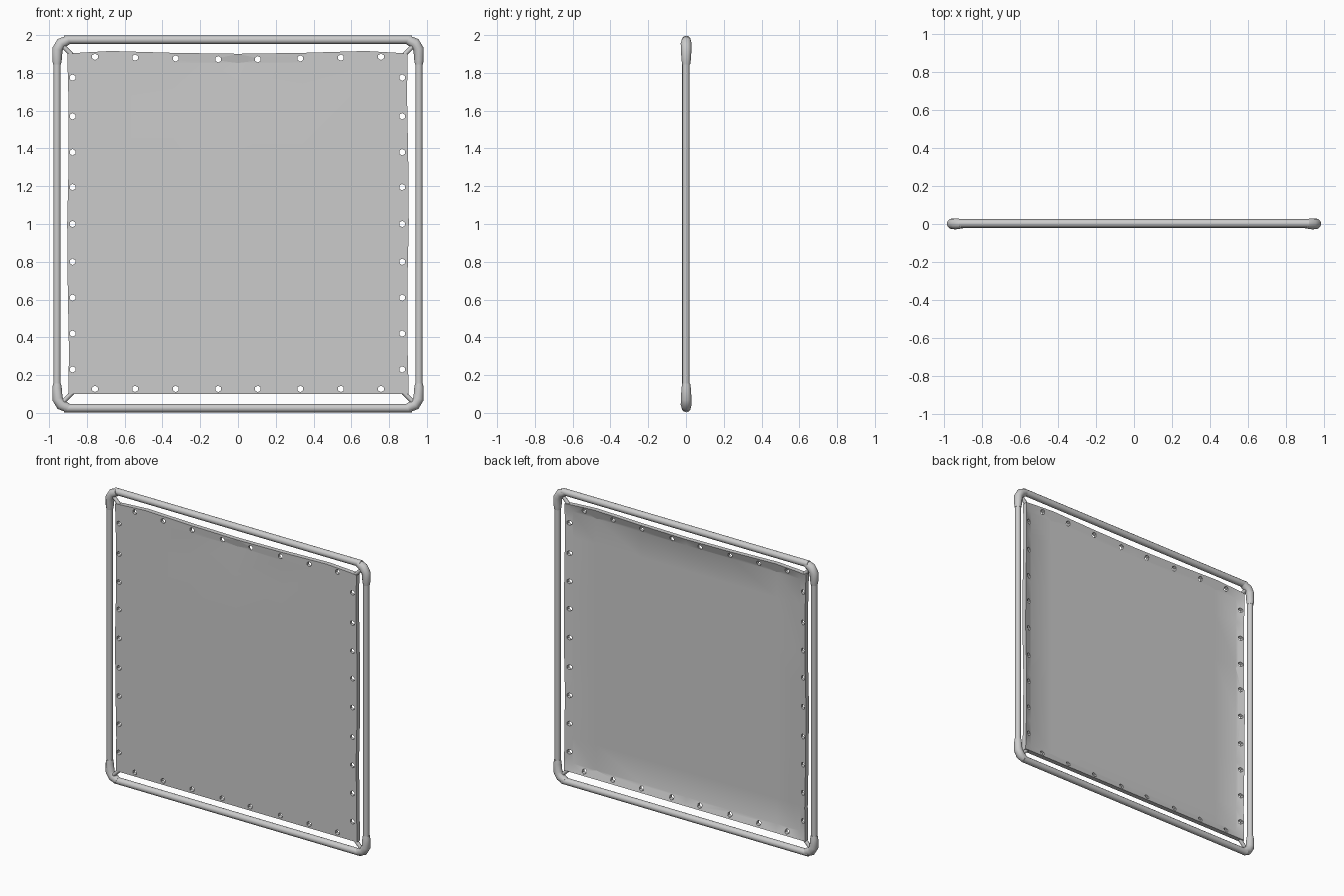
import bpy, bmesh, math
from mathutils import Vector, Matrix

cube = bpy.data.objects.get("Cube")
if cube:
    bpy.data.objects.remove(cube, do_unlink=True)

grey = bpy.data.materials.new("light grey")
grey.use_nodes = True
grey.diffuse_color = (0.6, 0.6, 0.6, 1)
grey.node_tree.nodes["Principled BSDF"].inputs["Base Color"].default_value = (0.6, 0.6, 0.6, 1)


def finish(name, bm, angle=40):
    """Turn a bmesh into a smooth-shaded object."""
    bmesh.ops.recalc_face_normals(bm, faces=bm.faces)
    mesh = bpy.data.meshes.new(name)
    bm.to_mesh(mesh)
    bm.free()
    mesh.materials.append(grey)
    obj = bpy.data.objects.new(name, mesh)
    bpy.context.collection.objects.link(obj)
    smooth(obj, angle)
    return obj


def smooth(obj, angle):
    bpy.ops.object.select_all(action='DESELECT')
    obj.select_set(True)
    bpy.context.view_layer.objects.active = obj
    bpy.ops.object.shade_smooth_by_angle(angle=math.radians(angle))


def tube(name, path, radii, y=0.0, sides=12, angle=50):
    """Sweep a circle along a path of (x, z) points."""
    bm = bmesh.new()
    pts = [Vector((x, y, z)) for x, z in path]
    rings = []
    for i, p in enumerate(pts):
        tangent = (pts[min(i + 1, len(pts) - 1)] - pts[max(i - 1, 0)]).normalized()
        side = tangent.cross(Vector((0, 1, 0)))
        ring = []
        for k in range(sides):
            a = math.tau * k / sides
            ring.append(bm.verts.new(p + radii[i] * (side * math.cos(a) + Vector((0, math.sin(a), 0)))))
        rings.append(ring)
    for a, b in zip(rings, rings[1:]):
        for k in range(sides):
            n = (k + 1) % sides
            bm.faces.new((a[k], a[n], b[n], b[k]))
    bm.faces.new(rings[0])
    bm.faces.new(rings[-1])
    return finish(name, bm, angle)


# Frame pipes
PX, MID, PZ = 0.958, 1.0, 0.975
for s, side in ((1, "left"), (-1, "right")):
    tube(side + "_pipe", [(s * PX, 0.1), (s * PX, 1.9)], [0.019] * 2)
for s, level in ((1, "top"), (-1, "bottom")):
    z = MID + s * PZ
    tube(level + "_pipe", [(-0.92, z), (0.92, z)], [0.022] * 2, y=0.003)

# Corner elbows and the short ties that hold the sheet
for sx, side in ((1, "left"), (-1, "right")):
    for sz, level in ((1, "top"), (-1, "bottom")):
        def corner(points):
            return [(sx * x, MID + sz * z) for x, z in points]
        tube(f"{level}_{side}_elbow",
             corner([(PX, 0.845), (PX, 0.87), (0.956, 0.925), (0.936, 0.957), (0.9, 0.974)]),
             [0.021, 0.025, 0.028, 0.029, 0.024], y=0.001)
        tube(f"{level}_{side}_tie", corner([(0.94, 0.955), (0.875, 0.89)]),
             [0.012] * 2, y=-0.006, sides=8)

# Sheet: flat front, hollowed back, gently wavy outline
steps = [-1, -0.94, -0.75, -0.38, 0, 0.38, 0.75, 0.94, 1]
last = len(steps) - 1
wave = {1: -0.005, 0.94: 0, 0.75: 0.01, 0.38: 0, 0: -0.005}


def sheet_point(i, j, back):
    u, v = steps[i], steps[j]
    x = 0.9 * u + (0.005 * math.sin(5 * v + u) if abs(u) == 1 else 0)
    z = 1.003 + 0.903 * v + (wave[abs(u)] if v == 1 else 0)
    if back:
        y = 0.012 if max(abs(u), abs(v)) == 1 else -0.006
    else:
        y = -0.01 if (u == 0 and v == 0.94) else -0.02
    return x, y, z


bm = bmesh.new()
grids = [[[bm.verts.new(sheet_point(i, j, back)) for j in range(last + 1)]
          for i in range(last + 1)] for back in (False, True)]
for g in grids:
    for i in range(last):
        for j in range(last):
            bm.faces.new((g[i][j], g[i + 1][j], g[i + 1][j + 1], g[i][j + 1]))
front, rear = grids
for k in range(last):
    for a, b in (((k, 0), (k + 1, 0)), ((k, last), (k + 1, last)),
                 ((0, k), (0, k + 1)), ((last, k), (last, k + 1))):
        bm.faces.new((front[a[0]][a[1]], front[b[0]][b[1]],
                      rear[b[0]][b[1]], rear[a[0]][a[1]]))
sheet = finish("sheet", bm)

# Eyelet holes around the sheet
holes = []
for x in (0.105, 0.33, 0.545, 0.757):
    for s in (1, -1):
        holes += [(s * x, 1.87 + 0.02 * x), (s * x, 0.127)]
for z in (0.23, 0.42, 0.61, 0.8, 1.0, 1.195, 1.38, 1.57, 1.775):
    holes += [(-0.876, z), (0.869, z)]
bm = bmesh.new()
for x, z in holes:
    bmesh.ops.create_cone(bm, cap_ends=True, segments=6, radius1=0.017, radius2=0.017, depth=0.2,
                          matrix=Matrix.Translation((x, 0, z)) @ Matrix.Rotation(math.pi / 2, 4, 'X'))
cutter = finish("hole_cutter", bm)
cutter.hide_render = True
cut = sheet.modifiers.new("holes", 'BOOLEAN')
cut.operation = 'DIFFERENCE'
cut.solver = 'EXACT'
cut.object = cutter
bpy.context.view_layer.objects.active = sheet
bpy.ops.object.modifier_apply(modifier=cut.name)
bpy.data.objects.remove(cutter, do_unlink=True)
smooth(sheet, 40)
